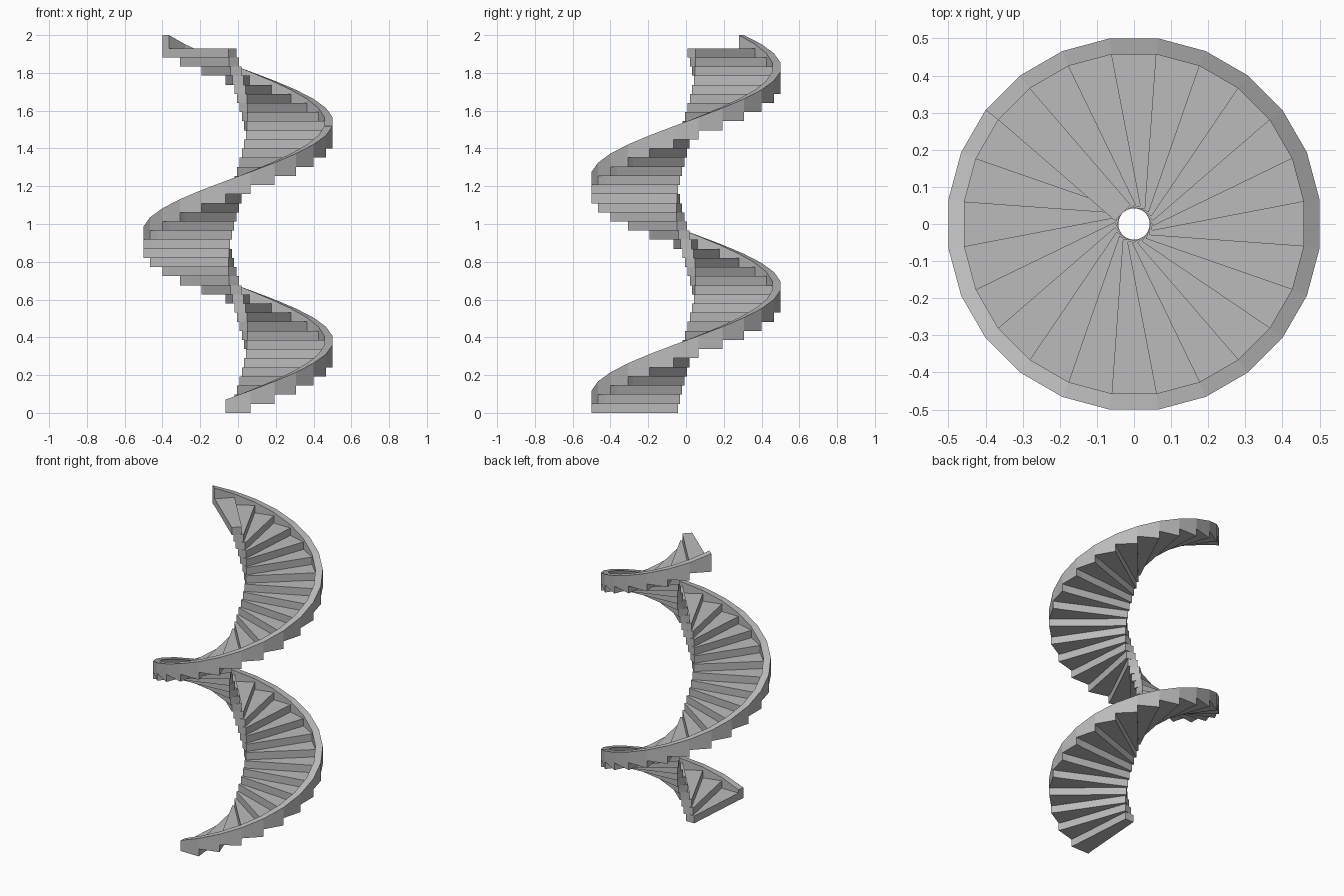
import bpy, bmesh
from math import radians, cos, sin, tan
from mathutils import Matrix, Vector

cube = bpy.data.objects.get("Cube")
if cube:
    bpy.data.objects.remove(cube)

STEPS, PER_TURN = 40, 24
RISE = 1.93 / STEPS
TURN = 360 / PER_TURN
HALF = tan(radians(TURN / 2))
R_IN, R_WALL, R_OUT = 0.042, 0.457, 0.5
LIP = 0.07            # height of the stringer top above the step's underside

stone = bpy.data.materials.new("grey_stone")
stone.use_nodes = True
grey = (0.5, 0.5, 0.5, 1)
stone.diffuse_color = grey
stone.node_tree.nodes["Principled BSDF"].inputs["Base Color"].default_value = grey


def add_prism(bm, base, tops, place):
    """Closed block over a counter-clockwise base, with one top height per corner."""
    low = [bm.verts.new(place @ Vector((x, y, 0))) for x, y in base]
    high = [bm.verts.new(place @ Vector((x, y, z))) for (x, y), z in zip(base, tops)]
    bm.faces.new(low[::-1])
    bm.faces.new(high)
    n = len(base)
    for i in range(n):
        j = (i + 1) % n
        bm.faces.new((low[i], low[j], high[j], high[i]))


def build_flight(name, base, tops):
    """Repeat one block up the spiral."""
    bm = bmesh.new()
    for k in range(STEPS):
        place = Matrix.Translation((0, 0, k * RISE)) @ Matrix.Rotation(radians(k * TURN - 90), 4, 'Z')
        add_prism(bm, base, tops, place)
    mesh = bpy.data.meshes.new(name)
    bm.to_mesh(mesh)
    bm.free()
    mesh.materials.append(stone)
    obj = bpy.data.objects.new(name, mesh)
    bpy.context.collection.objects.link(obj)
    return obj


# Wedge-shaped treads, blunt at the inner end so neighbours overlap there
w_in, w_wall, w_out = 0.03, R_WALL * HALF, R_OUT * HALF
build_flight("treads",
             [(R_IN, -w_in), (R_WALL, -w_wall), (R_WALL, w_wall), (R_IN, w_in)],
             [RISE] * 4)

# Outer stringer: sloped along the top, stepped along the bottom
build_flight("outer_stringer",
             [(R_WALL, -w_wall), (R_OUT, -w_out), (R_OUT, w_out), (R_WALL, w_wall)],
             [LIP, LIP, LIP + RISE, LIP + RISE])
